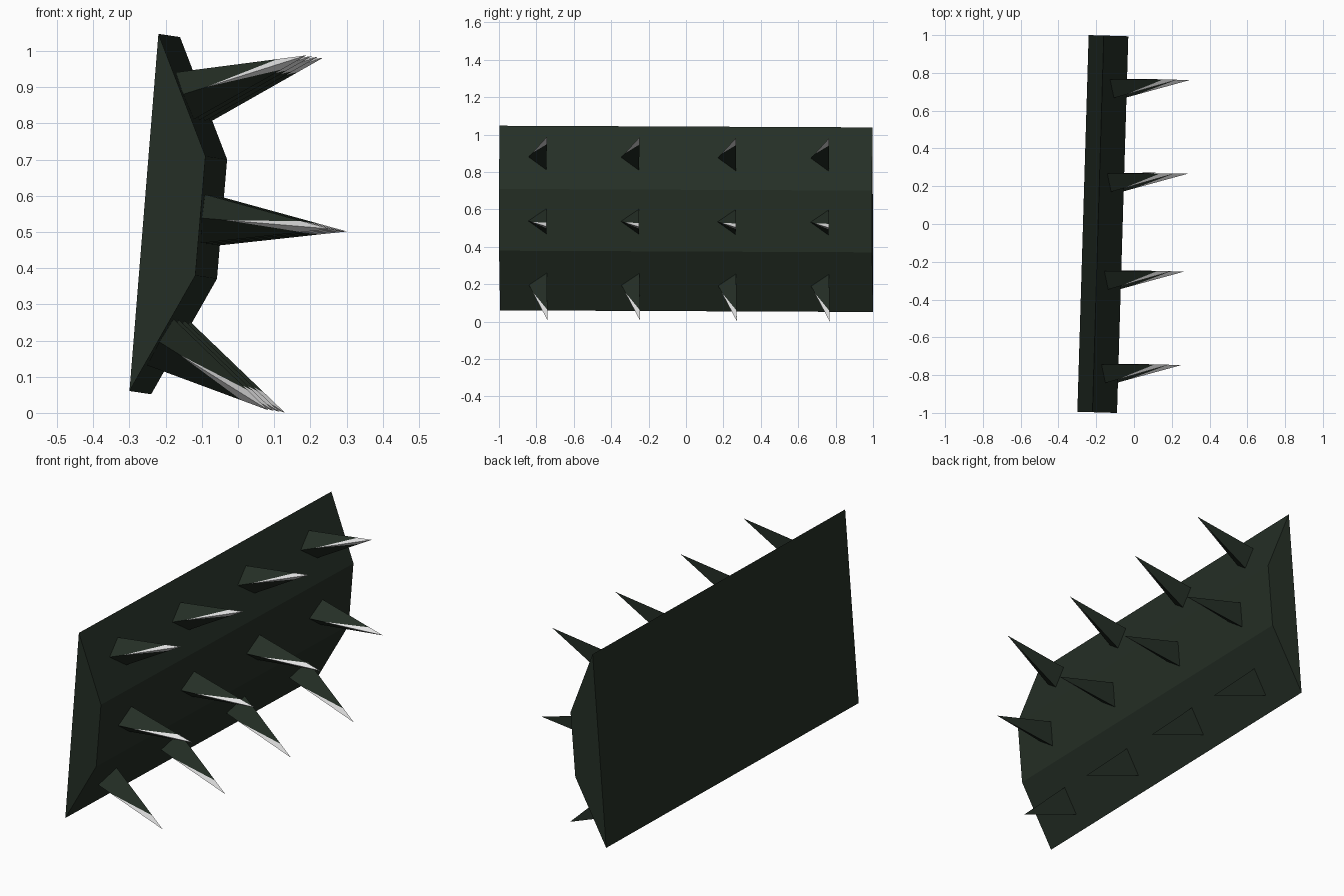
import bpy, bmesh
from mathutils import Vector

if "Cube" in bpy.data.objects:
    bpy.data.objects.remove(bpy.data.objects["Cube"])


def material(name, rgb):
    m = bpy.data.materials.new(name)
    m.diffuse_color = (*rgb, 1)
    m.use_nodes = True
    m.node_tree.nodes["Principled BSDF"].inputs["Base Color"].default_value = m.diffuse_color
    return m


GREEN = material("dark green", (0.018, 0.028, 0.019))
STEEL = material("pale steel", (0.75, 0.75, 0.75))


def lean(x, y, z):
    """The whole model is turned and tilted very slightly."""
    return Vector((x + 0.03 * y, y - 0.03 * (x + 0.17), z - 0.0045 * y))


def build(name, verts, faces, pale=()):
    bm = bmesh.new()
    vs = [bm.verts.new(v) for v in verts]
    for i, f in enumerate(faces):
        face = bm.faces.new([vs[k] for k in f])
        face.material_index = 1 if i in pale else 0
    bmesh.ops.recalc_face_normals(bm, faces=bm.faces)
    me = bpy.data.meshes.new(name)
    bm.to_mesh(me)
    bm.free()
    me.materials.append(GREEN)
    me.materials.append(STEEL)
    ob = bpy.data.objects.new(name, me)
    bpy.context.collection.objects.link(ob)
    return ob


# Backing slab: four-sided profile extruded along y
profile = [(-0.27, 0.056), (-0.088, 0.375), (-0.06, 0.705), (-0.19, 1.043)]
verts = [lean(x, y, z) for y in (-0.997, 0.997) for x, z in profile]
sides = [(i, (i + 1) % 4, 4 + (i + 1) % 4, 4 + i) for i in range(4)]
build("backing_slab", verts, sides + [(0, 1, 2, 3), (4, 5, 6, 7)])


def surface_x(z):
    """Front surface of the slab at height z."""
    for (x0, z0), (x1, z1) in zip(profile, profile[1:]):
        if z <= z1:
            return x0 + (x1 - x0) * (z - z0) / (z1 - z0)
    return profile[-1][0]


# Spikes: row name, heights of side / low / high base corners, tip x and z
rows = [
    ("lower", 0.195, 0.13, 0.26, 0.107, 0.0035),
    ("middle", 0.535, 0.465, 0.602, 0.278, 0.505),
    ("upper", 0.875, 0.805, 0.937, 0.212, 0.985),
]
for row, za, zb, zc, tx, tz in rows:
    for n, y in enumerate((-0.842, -0.347, 0.17, 0.667)):
        def base(dy, z):
            return lean(surface_x(z) - 0.006, y + dy, z)
        a, b, c = base(0, za), base(0.098, zb), base(0.098, zc)
        t = lean(tx, y + 0.11, tz)
        # points along the edges where the pale cutting edge begins
        a2, b2, c2 = a.lerp(t, 0.2), b.lerp(t, 0.78), c.lerp(t, 0.78)
        build(f"{row}_spike_{n + 1}", [a, b, c, t, a2, b2, c2],
              [(0, 1, 2), (1, 2, 6, 3, 5), (0, 1, 5, 4), (4, 5, 3),
               (0, 4, 6, 2), (4, 3, 6)], pale=(3, 5))
